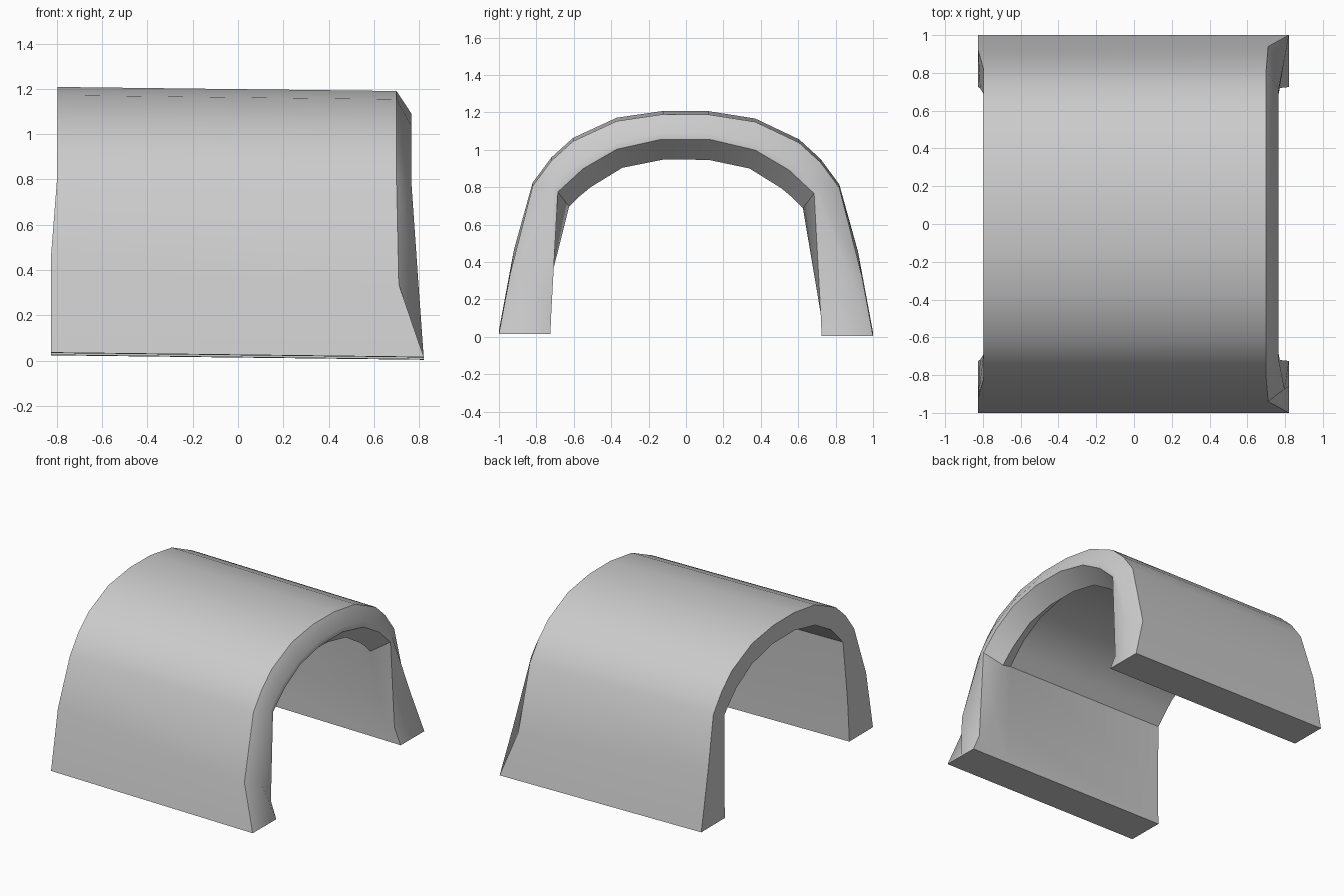
import bpy, bmesh, math

# Cross-sections along half of the arch, from foot to crown.
# Each is a loop of (x, y, z): outer left, outer right, two bead points,
# lip underside, end of lip, inner left.
half = [
    [(-0.825, 1.0, 0.02), (0.82, 1.0, 0.02), (0.82, 0.86, 0.02),
     (0.82, 0.725, 0.02), (0.64, 0.725, 0.02), (0.52, 0.725, 0.02), (-0.825, 0.725, 0.02)],
    [(-0.825, 0.92, 0.45), (0.71, 0.94, 0.34), (0.797, 0.875, 0.34),
     (0.772, 0.72, 0.14), (0.64, 0.718, 0.33), (0.52, 0.718, 0.33), (-0.815, 0.718, 0.33)],
]
# Curved part: (y, z) on the outer skin, bead top, bead edge, lip, inner vault
curve = [
    [(0.82, 0.81), (0.71, 0.80), (0.685, 0.78), (0.625, 0.70), (0.69, 0.76)],
    [(0.72, 0.945), (0.65, 0.87), (0.62, 0.84), (0.57, 0.755), (0.62, 0.835)],
    [(0.605, 1.05), (0.57, 0.94), (0.55, 0.905), (0.51, 0.805), (0.55, 0.905)],
    [(0.37, 1.16), (0.37, 1.045), (0.37, 1.01), (0.34, 0.91), (0.37, 1.01)],
    [(0.12, 1.198), (0.13, 1.10), (0.13, 1.065), (0.12, 0.955), (0.13, 1.065)],
]
for o, b1, b2, lip, vault in curve:
    half.append([(-0.797, *o), (0.70, *o), (0.765, *b1), (0.765, *b2),
                 (0.64, *lip), (0.52, *vault), (-0.797, *vault)])
mirrored = [[(x, -y, z) for x, y, z in s] for s in reversed(half)]
sections = half + mirrored


def loft(name, loops):
    """Skin a row of closed loops and cap both ends."""
    bm = bmesh.new()
    # slight sag of the whole vault toward the right and the back
    rings = [[bm.verts.new((x, y, z - 0.012 * x - 0.006 * y)) for x, y, z in s]
             for s in loops]
    for a, b in zip(rings, rings[1:]):
        n = len(a)
        for i in range(n):
            k = (i + 1) % n
            bm.faces.new((a[i], a[k], b[k], b[i]))
    bm.faces.new(rings[0])
    bm.faces.new(list(reversed(rings[-1])))
    bmesh.ops.recalc_face_normals(bm, faces=bm.faces)
    mesh = bpy.data.meshes.new(name)
    bm.to_mesh(mesh)
    bm.free()
    obj = bpy.data.objects.new(name, mesh)
    bpy.context.collection.objects.link(obj)
    return obj


# Vaulted arch with a rounded lip on its right end and flared feet
arch = loft("vaulted_arch", sections)
bpy.context.view_layer.objects.active = arch
arch.select_set(True)
bpy.ops.object.shade_smooth_by_angle(angle=math.radians(35))
